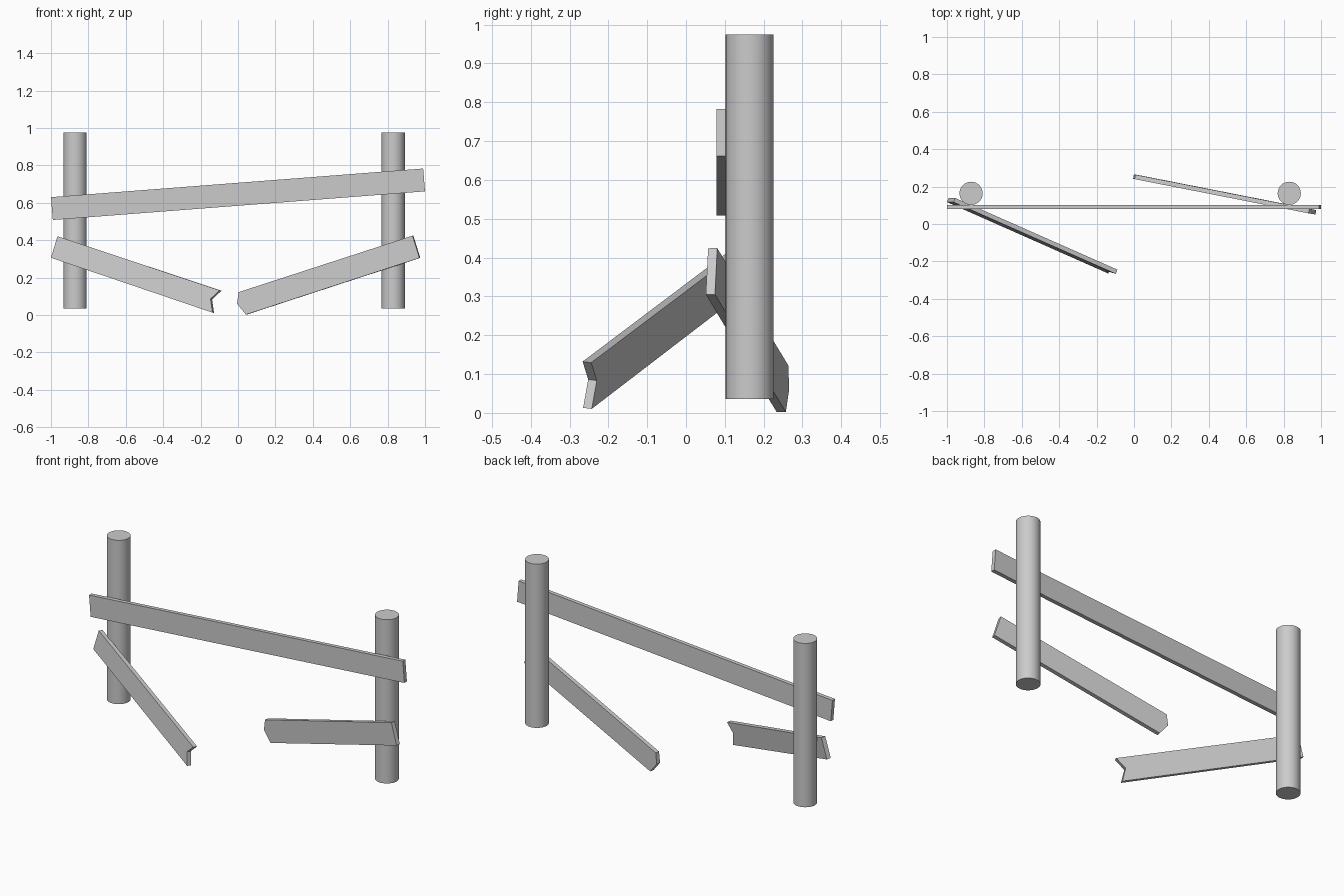
import bpy, bmesh
from mathutils import Vector

if "Cube" in bpy.data.objects:
    bpy.data.objects.remove(bpy.data.objects["Cube"])


def plank(name, outline, thickness=0.024):
    """Flat board: front outline (first three points set its plane), thickened to the back."""
    pts = [Vector(p) for p in outline]
    n = (pts[1] - pts[0]).cross(pts[2] - pts[0]).normalized()
    if n.y < 0:
        n = -n
    pts = [p - n * (p - pts[0]).dot(n) for p in pts]
    bm = bmesh.new()
    front = bm.faces.new([bm.verts.new(p) for p in pts])
    ext = bmesh.ops.extrude_face_region(bm, geom=[front], use_keep_orig=True)
    verts = [g for g in ext["geom"] if isinstance(g, bmesh.types.BMVert)]
    bmesh.ops.translate(bm, verts=verts, vec=n * thickness)
    bmesh.ops.recalc_face_normals(bm, faces=bm.faces)
    mesh = bpy.data.meshes.new(name)
    bm.to_mesh(mesh)
    bm.free()
    obj = bpy.data.objects.new(name, mesh)
    bpy.context.collection.objects.link(obj)
    return obj


# Round posts
for name, x in (("left_post", -0.871), ("right_post", 0.83)):
    bpy.ops.mesh.primitive_cylinder_add(vertices=32, radius=0.062, depth=0.939,
                                        location=(x, 0.164, 0.505))
    bpy.context.object.name = name
    bpy.ops.object.shade_smooth_by_angle()

# Tilted upper rail, nailed to the front of the posts
plank("upper_rail", [(-1.0, 0.079, 0.63), (-0.99, 0.079, 0.508),
                     (1.0, 0.079, 0.661), (0.99, 0.079, 0.783)], 0.023)

# Fallen left half of the lower rail, with a notched break
plank("broken_rail_left", [(-0.965, 0.117, 0.421), (-1.0, 0.117, 0.306),
                           (-0.137, -0.265, 0.013), (-0.147, -0.251, 0.086),
                           (-0.097, -0.265, 0.132)])

# Fallen right half of the lower rail, with a pointed break
plank("broken_rail_right", [(0.003, 0.24, 0.122), (0.97, 0.051, 0.305),
                            (0.933, 0.057, 0.424)][:1]
      + [(0.933, 0.057, 0.424), (0.97, 0.051, 0.305),
         (0.042, 0.232, 0.002), (-0.005, 0.242, 0.06)])
